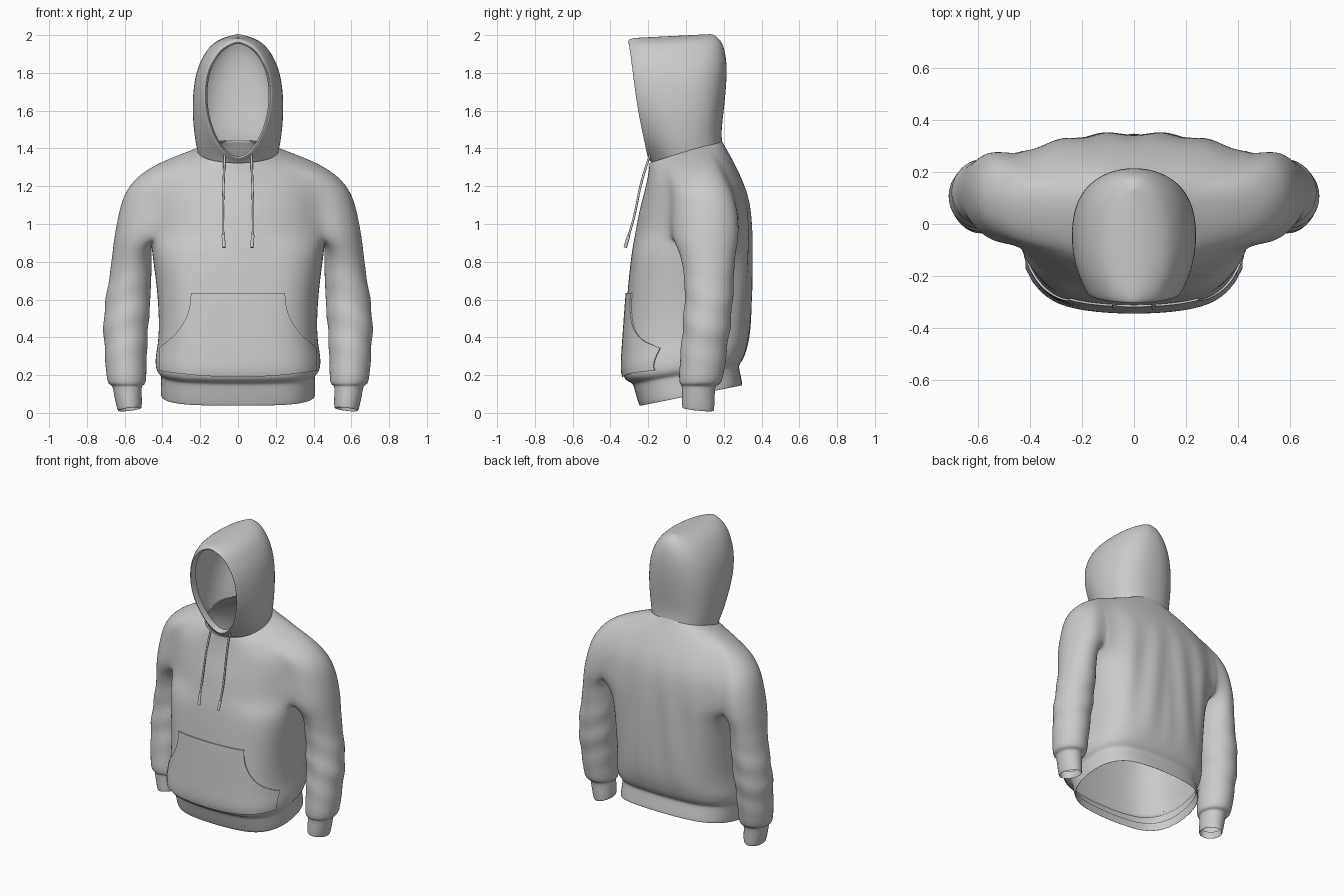
import bpy, bmesh, math
from mathutils import Vector
from mathutils.bvhtree import BVHTree

if "Cube" in bpy.data.objects:
    bpy.data.objects.remove(bpy.data.objects["Cube"])


def finish(name, verts, faces, mirror=True, levels=3, thickness=0):
    # make the mesh, bake its modifiers and shade it smooth
    bm = bmesh.new()
    vs = [bm.verts.new(v) for v in verts]
    for f in faces:
        bm.faces.new([vs[i] for i in f])
    bmesh.ops.recalc_face_normals(bm, faces=bm.faces)
    me = bpy.data.meshes.new(name)
    bm.to_mesh(me)
    bm.free()
    ob = bpy.data.objects.new(name, me)
    bpy.context.collection.objects.link(ob)
    if mirror:
        ob.modifiers.new("mirror", 'MIRROR').merge_threshold = .002
    if levels:
        ob.modifiers.new("smooth", 'SUBSURF').levels = levels
    if thickness:
        ob.modifiers.new("thick", 'SOLIDIFY').thickness = thickness
    bpy.ops.object.select_all(action='DESELECT')
    ob.select_set(True)
    bpy.context.view_layer.objects.active = ob
    for m in list(ob.modifiers):
        bpy.ops.object.modifier_apply(modifier=m.name)
    bpy.ops.object.shade_smooth_by_angle(angle=math.radians(50))
    return ob


def add_ring(verts, points):
    start = len(verts)
    verts.extend(points)
    return list(range(start, len(verts)))


def bridge(faces, a, b, closed=False):
    n = len(a)
    for i in range(n if closed else n - 1):
        j = (i + 1) % n
        faces.append((a[i], a[j], b[j], b[i]))


def power(v, p):
    return math.copysign(abs(v) ** p, v)


verts, faces = [], []

# Shoulder yoke: half rings that blend from the chest-and-arms outline to the oval neck
# (height, tilt, half width, front y, back y)
chest = [(0, 0), (.3, .05), (.52, .16), (.67, .32), (.81, .31), (.97, .45),
         (1, .73), (.86, .92), (.69, .87), (.57, .93), (.3, .99), (0, 1)]
yoke = [(.93, 0, .668, -.282, .352), (1.08, .05, .638, -.257, .345), (1.18, .1, .6, -.23, .312),
        (1.265, .25, .508, -.215, .255), (1.335, .28, .355, -.2, .217), (1.385, .32, .215, -.195, .19)]
rings = []
for k, (z, t, w, yf, yb) in enumerate(yoke):
    pts = []
    for i, (u, v) in enumerate(chest):
        a, f = math.pi * i / 11, (k / 5) ** 1.3
        x = w * (u + (math.sin(a) - u) * f)
        y = yf + (yb - yf) * (v + ((1 - math.cos(a)) / 2 - v) * f)
        pts.append((x if 0 < i < 11 else 0, y, z + t * y))
    rings.append(add_ring(verts, pts))
for a, b in zip(rings, rings[1:]):
    bridge(faces, a, b)
base = rings[0]
pit = add_ring(verts, [(.46, .03, .91), (.462, .15, .91)])

# Torso and waistband: (height, tilt, half width, front y, back y)
torso = [(.85, 0, .46, -.294, .357), (.62, 0, .427, -.318, .357), (.4, .08, .42, -.334, .347),
         (.3, .14, .443, -.344, .33), (.23, .17, .441, -.337, .309), (.207, .17, .413, -.287, .285),
         (.185, .18, .411, -.28, .285), (.083, .2, .415, -.252, .307)]
z, t, w, yf, yb = torso[-1]
torso += [(z, t, w - .01, yf + .01, yb - .01), (z + .06, t, w - .014, yf, yb - .025)]  # turned hem
prev = base[:4] + pit + base[8:]
for z, t, w, yf, yb in torso:
    mid, half, pts = (yf + yb) / 2, (yb - yf) / 2, []
    for i in range(10):
        a = math.pi * i / 9
        y = mid - half * power(math.cos(a), .85)
        pts.append((w * power(math.sin(a), .57) if 0 < i < 9 else 0, y, z + t * y))
    ring = add_ring(verts, pts)
    bridge(faces, prev, ring)
    prev = ring

# Sleeve and cuff: (height, centre x, centre y, radius x, radius y)
sleeve = [(.84, .56, .117, .107, .146), (.68, .573, .125, .116, .13), (.5, .594, .115, .127, .131),
          (.34, .595, .095, .114, .125), (.19, .591, .08, .109, .122), (.15, .588, .075, .1, .11),
          (.146, .586, .067, .08, .092), (.12, .585, .066, .076, .088), (.016, .573, .064, .067, .088)]
z, cx, cy, rx, ry = sleeve[-1]
sleeve += [(z, cx, cy, rx - .008, ry - .008), (z + .05, cx + .004, cy, rx - .008, ry - .01)]  # turned cuff
prev = base[3:9] + pit[::-1]
for z, cx, cy, rx, ry in sleeve:
    pts = []
    for i in range(8):
        a = math.radians(45 * i - 117)
        x, y = 1.08 * rx * math.cos(a), 1.08 * ry * math.sin(a)
        pts.append((cx + x, cy + y, z - ((.1 * y + .12 * x) if z < .14 else 0)))
    ring = add_ring(verts, pts)
    bridge(faces, prev, ring, True)
    prev = ring
body = finish("body_and_sleeves", verts, faces)

# Soft cloth folds on the sleeves and the back
for v in body.data.vertices:
    x, y, z = abs(v.co.x), v.co.y, v.co.z
    if x > .47 and .2 < z < .8:
        v.co += v.normal * .003 * math.sin(math.pi * (z - .2) / .6) * math.sin(z * 36 + 9 * y + 14 * x)
    elif x < .44 and y > .1 and .3 < z < 1.25:
        v.co.y += .006 * math.sin(math.pi * (z - .3) / .95) * math.cos(34 * x + 3 * z)

# Hood: half rows from the face opening to the back, stacked up to the crown ridge
# (height, opening half width, half width, front y, back y)
hood = [(1.372, 0, .217, -.2, .194), (1.46, .12, .234, -.222, .19), (1.6, .182, .246, -.26, .204),
        (1.75, .182, .238, -.281, .219), (1.86, .15, .206, -.294, .22), (1.94, .098, .155, -.304, .205),
        (1.984, .048, .1, -.309, .175), (2.006, 0, 0, -.312, .12)]
curve = [(.75, .2), (1, .42), (.97, .66), (.8, .86), (.43, .975)]
verts, faces, prev = [], [], None
for z, xo, w, yf, yb in hood:
    d = yb - yf
    t = .32 * max(0, (1.65 - z) / .278) ** 1.5 + .05 * (z > 1.95)
    drop = .03 * max(0, (z - 1.75) / .25)
    pts = [(xo * .9, yf + .045, -drop), (xo * .93, yf + .006, -drop), (xo, yf, 0)]  # turned rim
    pts += [((xo + (w - xo) * u) if v < .3 else w * u, yf + v * d, 0) for u, v in curve] + [(0, yb, 0)]
    ring = add_ring(verts, [(x, y, z + t * y + h) for x, y, h in pts])
    if prev:
        bridge(faces, prev, ring)
    prev = ring
finish("hood", verts, faces)

# Kangaroo pocket: a panel draped on the front of the body
tree = BVHTree.FromPolygons([v.co.copy() for v in body.data.vertices],
                            [tuple(p.vertices) for p in body.data.polygons])
verts, faces, prev = [], [], None
for r in range(25):
    row, h = [], r / 24
    top = .19 + .445 * h
    width = .411 if top < .325 else .245 + .166 * ((.635 - top) / .31) ** 2.3
    for c in range(-16, 17):
        x = width * c / 16
        z = top + .035 * (x / .42) ** 2 * (1 - h)
        hit = tree.ray_cast(Vector((x, -1, z)), Vector((0, 1, 0)))[0]
        p = hit or Vector((x, -.15, z))
        row.append(tuple(p + Vector((x * .8, -.35, 0)).normalized() * .01))
    ring = add_ring(verts, row)
    if prev:
        bridge(faces, prev, ring)
    prev = ring
finish("front_pocket", verts, faces, mirror=False, levels=0, thickness=.008)


# Drawstrings with thicker tips
def cord(name, points, radius):
    cu = bpy.data.curves.new(name, 'CURVE')
    cu.dimensions = '3D'
    cu.bevel_depth = radius
    cu.use_fill_caps = True
    sp = cu.splines.new('BEZIER')
    sp.bezier_points.add(len(points) - 1)
    for bp, p in zip(sp.bezier_points, points):
        bp.co = p
        bp.handle_left_type = bp.handle_right_type = 'AUTO'
    bpy.context.collection.objects.link(bpy.data.objects.new(name, cu))


for side, s in (("left", 1), ("right", -1)):
    path = [(s * .07, -.19, 1.37), (s * .076, -.236, 1.22), (s * .08, -.277, 1.03),
            (s * .078, -.303, .94), (s * .074, -.322, .875)]
    cord(side + "_drawstring", path, .006)
    cord(side + "_drawstring_tip", path[-2:], .009)
